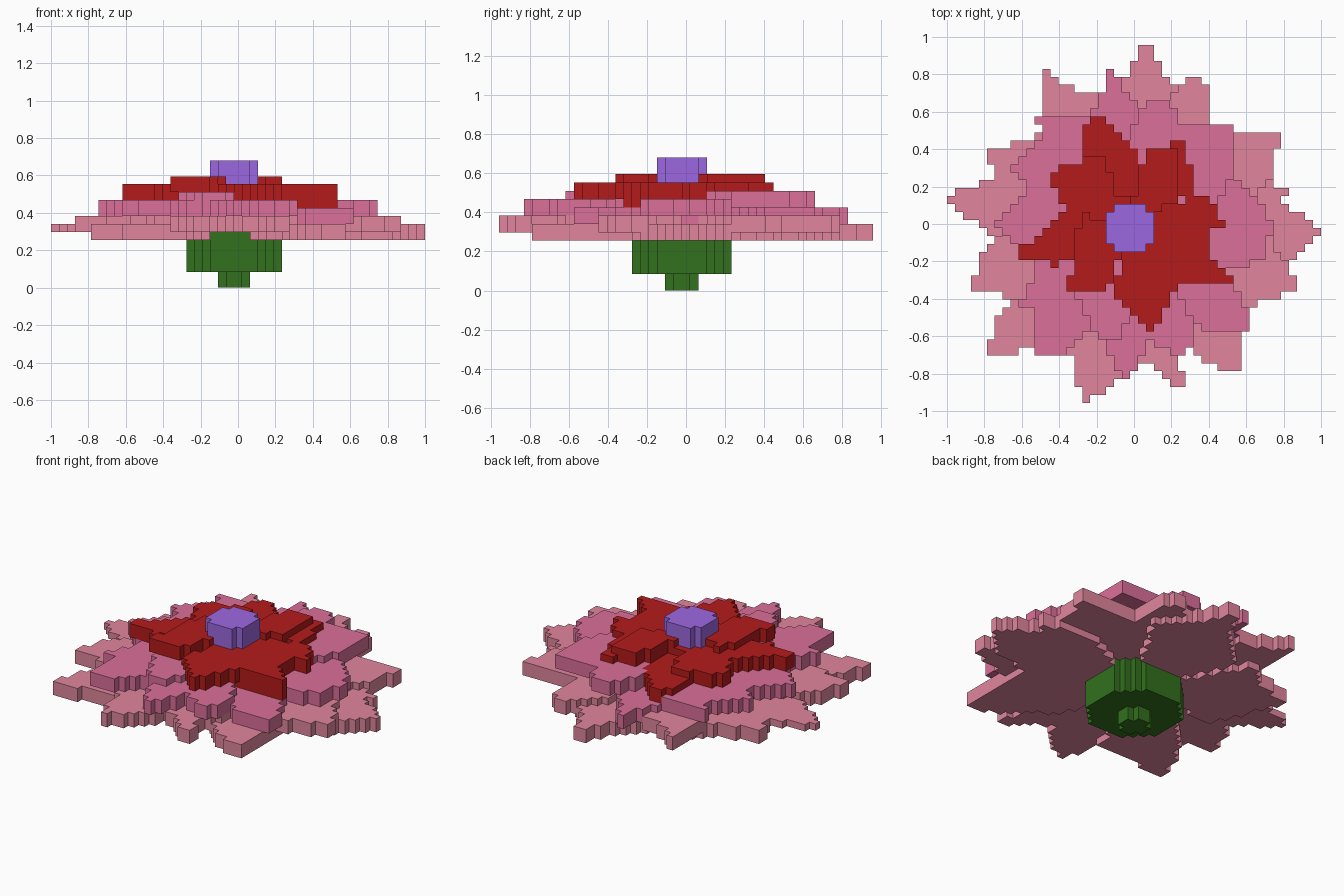
import bpy, bmesh, math
from mathutils import Vector

if "Cube" in bpy.data.objects:
    bpy.data.objects.remove(bpy.data.objects["Cube"])

V = 2 / 47                       # block size
OX, OY = -1.0, -22.5 * V         # grid corner
CX, CY = OX + 23 * V, OY + 22 * V  # flower axis


def material(name, rgb):
    m = bpy.data.materials.new(name)
    m.diffuse_color = (*rgb, 1)
    m.use_nodes = True
    m.node_tree.nodes["Principled BSDF"].inputs["Base Color"].default_value = m.diffuse_color
    return m


GREEN = material("leaf green", (0.032, 0.162, 0.013))
DUSTY = material("dusty pink", (0.75, 0.24, 0.335))
PINK = material("rose pink", (0.71, 0.16, 0.32))
RED = material("deep red", (0.46, 0.011, 0.011))
PURPLE = material("violet", (0.335, 0.137, 0.75))

cells = {}   # block -> part name
parts = {}   # part name -> material


def inside(x, y, poly):
    hit = False
    for (x1, y1), (x2, y2) in zip(poly, poly[1:] + poly[:1]):
        if (y1 > y) != (y2 > y) and x < x1 + (y - y1) * (x2 - x1) / (y2 - y1):
            hit = not hit
    return hit


def fill(name, mat, z0, z1, test):
    """Fill every block whose centre passes the test between two levels."""
    parts[name] = mat
    for i in range(47):
        for j in range(45):
            if test(OX + (i + .5) * V, OY + (j + .5) * V):
                for k in range(z0, z1):
                    cells[i, j, k] = name


def disc(name, mat, z0, z1, r):
    fill(name, mat, z0, z1, lambda x, y: math.hypot(x - CX, y - CY) < r * V)


def petal(name, mat, z, *pts, thick=2):
    """A petal is a slab whose outline closes on the flower axis."""
    poly = [*pts, (CX, CY)]
    fill(name, mat, z, z + thick, lambda x, y: inside(x, y, poly))


# Discs joining the petals of each ring
disc("outer_ring_base", DUSTY, 7, 9, 8)
disc("middle_ring_base", PINK, 8, 10, 10)

# Lowest ring of five petals
petal("lowest_back", DUSTY, 6, (-.3, .55), (-.02, .8), (.02, .96), (.1, .96), (.15, .8), (.36, .6))
petal("lowest_right", DUSTY, 6, (.5, .25), (.83, .2), (.8, .1), (1, -.02), (1, -.06), (.8, -.22), (.5, -.3))
petal("lowest_front_right", DUSTY, 6, (.56, -.3), (.57, -.78), (.45, -.78), (.1, -.5))
petal("lowest_front_left", DUSTY, 6, (-.3, -.65), (-.62, -.66), (-.62, -.7), (-.79, -.7), (-.74, -.5), (-.5, -.2))
petal("lowest_left", DUSTY, 6, (-.6, -.05), (-.79, .36), (-.79, .4), (-.53, .46), (-.4, .6))

# Outer ring
petal("outer_back_right", DUSTY, 7, (.1, .6), (.32, .79), (.36, .79), (.4, .7), (.4, .49))
petal("outer_right_back", DUSTY, 7, (.3, .49), (.78, .49), (.74, .25), (.65, .15))
petal("outer_right", DUSTY, 7, (.7, -.05), (.88, -.31), (.88, -.36), (.58, -.45))
petal("outer_front_right", DUSTY, 7, (.33, -.55), (.23, -.7), (.28, -.87), (.23, -.87), (0, -.7))
petal("outer_front", DUSTY, 7, (0, -.75), (-.23, -.95), (-.28, -.95), (-.32, -.74), (-.38, -.6))
petal("outer_left_front", DUSTY, 7, (-.6, -.4), (-.87, -.36), (-.87, -.32), (-.79, -.1), (-.6, 0))
petal("outer_left", DUSTY, 7, (-.7, -.1), (-1, .11), (-.96, .2), (-.87, .2), (-.5, .35), thick=1)
petal("outer_back_left", DUSTY, 7, (-.49, .5), (-.49, .83), (-.45, .83), (-.36, .74), (-.1, .65))

# Middle ring
petal("middle_back", PINK, 8, (-.26, .55), (-.15, .74), (-.15, .83), (-.11, .83), (.02, .62))
petal("middle_back_right", PINK, 10, (0, .55), (.1, .68), (.19, .68), (.28, .5))
petal("middle_front_right", PINK, 8, (.5, -.25), (.61, -.49), (.61, -.57), (.4, -.57), (.12, -.35))
petal("middle_right", PINK, 9, (.45, .24), (.62, .2), (.74, 0), (.7, -.18), (.5, -.25))
petal("middle_right_back", PINK, 10, (.25, .53), (.53, .53), (.53, .25), (.42, .1))
petal("middle_front_inner", PINK, 9, (.32, -.5), (.32, -.66), (.2, -.7), (.08, -.62))
petal("middle_front", PINK, 9, (.1, -.6), (-.02, -.83), (-.06, -.83), (-.2, -.55))
petal("middle_front_left", PINK, 9, (-.2, -.55), (-.4, -.7), (-.53, -.7), (-.53, -.45), (-.4, -.3))
petal("middle_left_front", PINK, 9, (-.5, -.48), (-.62, -.45), (-.5, -.18))
petal("middle_left", PINK, 9, (-.53, -.2), (-.75, 0), (-.53, .2))
petal("middle_left_back", PINK, 9, (-.53, .15), (-.66, .3), (-.53, .45), (-.4, .4))
petal("middle_back_left", PINK, 9, (-.42, .35), (-.53, .57), (-.25, .57))
petal("middle_front_upper", PINK, 10, (-.02, -.5), (-.1, -.62), (-.2, -.62), (-.32, -.36))

# Inner ring
disc("inner_ring_base", RED, 11, 13, 4)
petal("inner_back_left", RED, 10, (-.2, .3), (-.28, .42), (-.24, .58), (-.18, .58), (0, .4), (.01, .1))
petal("inner_left_back", RED, 11, (-.36, .08), (-.45, .24), (-.41, .32), (-.15, .36))
petal("inner_back_right", RED, 11, (0, .15), (.06, .4), (.28, .45), (.32, .18), (.15, .06))
petal("inner_back_right_top", RED, 12, (0, .15), (.06, .4), (.23, .4), (.23, .12))
petal("inner_right", RED, 10, (.15, .1), (.4, .15), (.49, 0), (.4, -.02), (.4, -.14),
      (.53, -.32), (.1, -.34), thick=3)
petal("inner_front", RED, 11, (.15, -.2), (.22, -.33), (.1, -.57), (.06, -.57), (-.11, -.4))
petal("inner_left", RED, 11, (-.4, -.22), (-.62, -.19), (-.62, -.15), (-.36, .1))
petal("inner_front_left", RED, 12, (-.15, -.36), (-.36, -.36), (-.28, .05))

# Flower centre, cup and stem
disc("flower_centre", PURPLE, 13, 16, 3)
disc("cup", GREEN, 2, 7, 6.2)
disc("stem", GREEN, 0, 2, 2)


def face_corners(block, axis, side):
    """Grid corners of one block face, wound to face outward."""
    u, w = (axis + 1) % 3, (axis + 2) % 3
    ring = []
    for step in range(4):
        p = list(block)
        p[axis] += side
        p[u] += step in (1, 2)
        p[w] += step > 1
        ring.append(tuple(p))
    return ring if side else ring[::-1]


# One object per part, made from its exposed block faces
for name, mat in parts.items():
    bm = bmesh.new()
    corner = {}

    def vert(p):
        if p not in corner:
            corner[p] = bm.verts.new(Vector((OX + p[0] * V, OY + p[1] * V, p[2] * V)))
        return corner[p]

    for block in [c for c, owner in cells.items() if owner == name]:
        for axis in range(3):
            for side in range(2):
                neighbour = list(block)
                neighbour[axis] += 2 * side - 1
                if tuple(neighbour) not in cells:
                    bm.faces.new([vert(p) for p in face_corners(block, axis, side)])
    if bm.faces:
        bmesh.ops.dissolve_limit(bm, angle_limit=0.01, verts=bm.verts[:], edges=bm.edges[:])
        mesh = bpy.data.meshes.new(name)
        bm.to_mesh(mesh)
        mesh.materials.append(mat)
        bpy.context.collection.objects.link(bpy.data.objects.new(name, mesh))
    bm.free()
